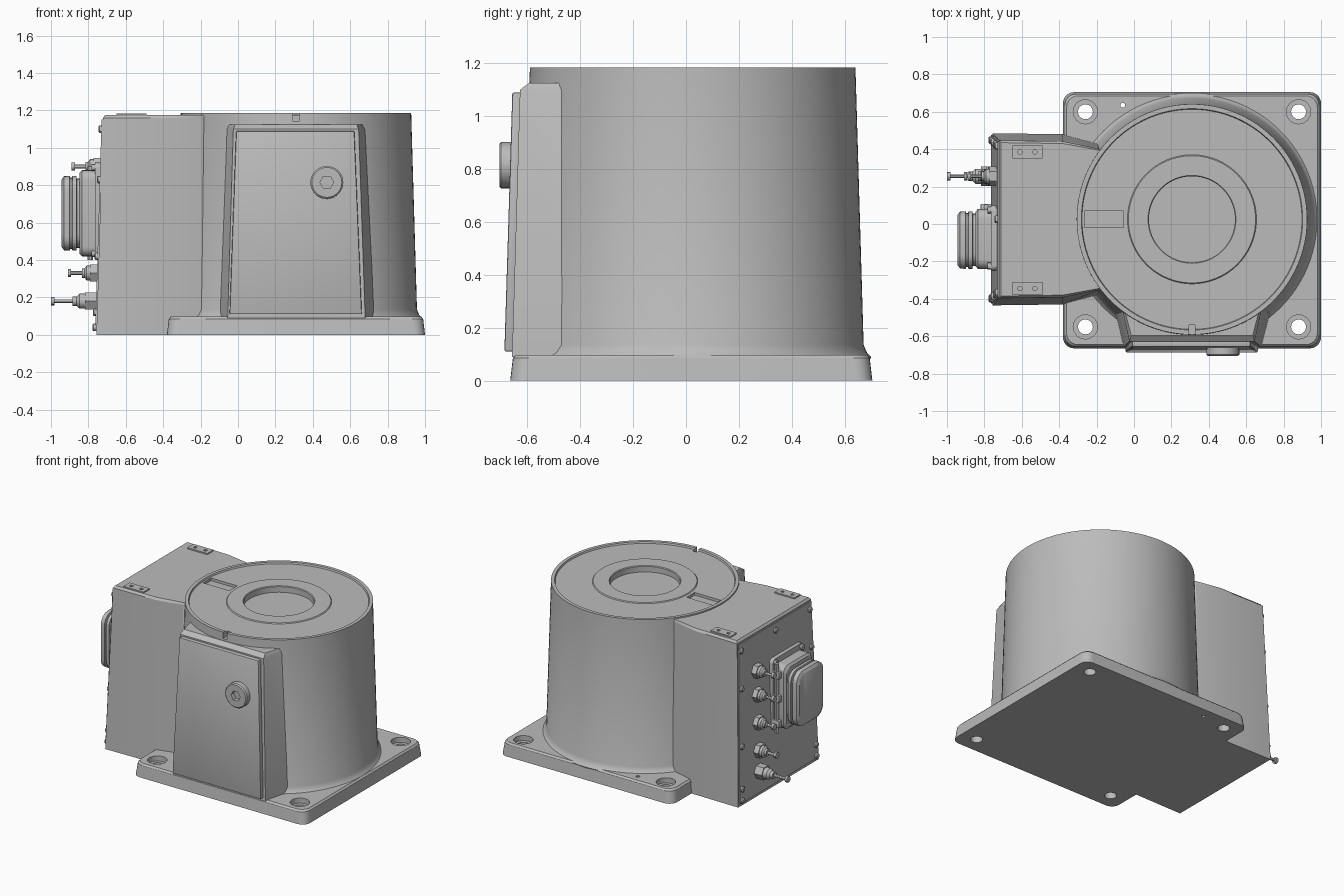
import bpy
import bmesh
from math import pi, cos, sin, radians
from mathutils import Vector, Matrix

old = bpy.data.objects.get("Cube")
if old:
    bpy.data.objects.remove(old, do_unlink=True)

grey = bpy.data.materials.new("cast grey")
grey.use_nodes = True
COLOUR = (0.5, 0.5, 0.5, 1)
grey.diffuse_color = COLOUR
next(n for n in grey.node_tree.nodes if n.type == 'BSDF_PRINCIPLED').inputs["Base Color"].default_value = COLOUR

CX, CY = 0.31, 0.025          # drum axis
DIRS = {"up": (0, 0, 1), "front": (0, -1, 0), "side": (-1, 0, 0)}


def activate(ob):
    bpy.ops.object.select_all(action='DESELECT')
    ob.select_set(True)
    bpy.context.view_layer.objects.active = ob


def smooth(ob):
    activate(ob)
    bpy.ops.object.shade_smooth_by_angle(angle=radians(30))


def loft(name, rings, bevel=0):
    """Skin a stack of equal-length point rings and cap both ends."""
    bm = bmesh.new()
    rows = [[bm.verts.new(p) for p in ring] for ring in rings]
    n = len(rows[0])
    for a, b in zip(rows, rows[1:]):
        for i in range(n):
            j = (i + 1) % n
            bm.faces.new((a[i], a[j], b[j], b[i]))
    bm.faces.new(rows[0])
    bm.faces.new(rows[-1])
    bmesh.ops.recalc_face_normals(bm, faces=bm.faces)
    me = bpy.data.meshes.new(name)
    bm.to_mesh(me)
    bm.free()
    me.materials.append(grey)
    ob = bpy.data.objects.new(name, me)
    bpy.context.collection.objects.link(ob)
    if bevel:
        mod = ob.modifiers.new("soft edges", 'BEVEL')
        mod.width, mod.segments, mod.angle_limit = bevel, 2, radians(40)
        activate(ob)
        bpy.ops.object.modifier_apply(modifier=mod.name)
    smooth(ob)
    return ob


def lathe(name, profile, at, axis="up", n=24):
    """Turn (radius, height) pairs about an axis through a point."""
    turn = Vector(DIRS[axis]).to_track_quat('Z', 'Y')
    return loft(name, [[Vector(at) + turn @ Vector((r * cos(2 * pi * i / n), r * sin(2 * pi * i / n), h))
                        for i in range(n)] for r, h in profile])


def box(name, lo, hi, bevel=0):
    (x0, y0, z0), (x1, y1, z1) = lo, hi
    return loft(name, [[(x0, y0, z), (x1, y0, z), (x1, y1, z), (x0, y1, z)] for z in (z0, z1)], bevel)


def rounded(x0, x1, y0, y1, r, steps=6):
    """Outline of a rectangle with round corners."""
    pts = []
    corners = [(x1 - r, y1 - r), (x0 + r, y1 - r), (x0 + r, y0 + r), (x1 - r, y0 + r)]
    for k, (cx, cy) in enumerate(corners):
        for s in range(steps + 1):
            a = pi / 2 * (k + s / steps)
            pts.append((cx + r * cos(a), cy + r * sin(a)))
    return pts


def cut(ob, *cutters):
    for c in cutters:
        mod = ob.modifiers.new("cut", 'BOOLEAN')
        mod.operation, mod.solver, mod.object = 'DIFFERENCE', 'EXACT', c
        activate(ob)
        bpy.ops.object.modifier_apply(modifier=mod.name)
        bpy.data.objects.remove(c, do_unlink=True)
    smooth(ob)


# Base plate with counterbored mounting holes
steps = [(0, 0.0), (0.01, 0.085), (0.02, 0.097)]
base = loft("base_plate", [[(x, y, z) for x, y in rounded(-0.38 + d, 1 - d, -0.665 + d, 0.705 - d, 0.06)]
                           for d, z in steps])
for hx in (-0.26, 0.88):
    for hy in (-0.55, 0.6):
        cut(base, lathe("hole_cutter", [(0.04, -0.1), (0.04, 0.06), (0.065, 0.06), (0.065, 0.2)],
                        (hx, hy, 0), n=16))
cut(base, lathe("pin_hole_cutter", [(0.013, -0.1), (0.013, 0.2)], (-0.06, 0.635, 0), n=12))

# Tapered drum with foot fillet, rim, stepped top and centre recess
drum = lathe("drum", [(0.64, 0.01), (0.676, 0.09), (0.66, 0.105), (0.647, 0.135), (0.616, 1.185),
                      (0.592, 1.185), (0.588, 1.174), (0.345, 1.174), (0.34, 1.18), (0.235, 1.18),
                      (0.23, 1.175), (0.23, 1.135)], (CX, CY, 0), n=96)
cut(drum, box("slot_cutter", (-0.265, -0.02, 1.155), (-0.055, 0.07, 1.3)),
    box("notch_cutter", (0.295, -0.7, 1.14), (0.325, -0.54, 1.3)))


# Side housing, its inner end following the drum
def housing_ring(z, x, half, neck):
    arc = [(CX + 0.604 * cos(a), CY + 0.604 * sin(a))
           for a in (radians(180 + 37 * k / 6) for k in range(6, -7, -1))]
    left = [(x, half), (-0.38, half - 0.005), (-0.19, neck)]
    return [(px, CY + s * py, z) for s, side in ((1, left[::-1]), (-1, left)) for px, py in side] + \
           [(px, py, z) for px, py in arc]


loft("side_housing", [housing_ring(0, -0.757, 0.46, 0.405), housing_ring(1.16, -0.722, 0.422, 0.378),
                      housing_ring(1.175, -0.71, 0.41, 0.37)])


def face_x(z):
    return -0.757 + 0.03 * z


# Cover plate on the housing end, and its screws
loft("end_cover", [[(face_x(z) - 0.007, CY - w, z), (face_x(z) + 0.01, CY - w, z),
                    (face_x(z) + 0.01, CY + w, z), (face_x(z) - 0.007, CY + w, z)]
                   for z, w in ((0.02, 0.45), (1.15, 0.415))])
for s in (-1, 1):
    for z in (0.04, 0.12, 0.42, 0.83, 1.1):
        lathe("cover_screw", [(0.02, 0), (0.02, 0.012), (0.014, 0.018)],
              (face_x(z) - 0.005, CY + s * (0.425 - 0.03 * z), z), "side", 12)
lathe("cover_screw", [(0.02, 0), (0.02, 0.012), (0.014, 0.018)], (face_x(1.1) - 0.005, CY, 1.1), "side", 12)

# Lugs on top of the housing
for y in (0.35, -0.38):
    lug = box("top_lug", (-0.65, y, 1.165), (-0.49, y + 0.07, 1.184))
    cut(lug, *[lathe("lug_cutter", [(0.012, 0), (0.012, 0.1)], (x, y + 0.035, 1.174), n=12)
               for x in (-0.61, -0.53)])


# Front housing and access panel
def slab(name, sections, bevel=0):
    return loft(name, [[(a0, y0, z), (b0, y1, z), (b1, y1, z), (a1, y0, z)]
                       for z, a0, a1, b0, b1, y0, y1 in sections], bevel)


slab("front_housing", [(0.09, -0.055, 0.68, -0.11, 0.74, -0.658, -0.42),
                       (1.1, -0.025, 0.645, -0.07, 0.69, -0.628, -0.42),
                       (1.125, -0.015, 0.635, -0.06, 0.68, -0.595, -0.42)])
slab("access_panel", [(0.11, -0.045, 0.662, -0.045, 0.662, -0.687, -0.65),
                      (1.09, -0.01, 0.622, -0.01, 0.622, -0.657, -0.62)], 0.007)
plug = lathe("panel_plug", [(0.088, -0.02), (0.088, 0.035), (0.08, 0.042)], (0.475, -0.664, 0.815), "front", 32)
cut(plug, lathe("hex_cutter", [(0.037, 0.01), (0.037, 0.1)], (0.475, -0.664, 0.815), "front", 6))


# Large rectangular connector
def block(name, sections, r):
    return loft(name, [[(x, y, z) for y, z in rounded(y0, y1, z0, z1, r)] for x, y0, y1, z0, z1 in sections])


block("connector_flange", [(-0.72, -0.25, 0.1, 0.41, 0.92), (-0.765, -0.25, 0.1, 0.41, 0.92)], 0.03)
block("connector_body", [(-0.75, -0.24, 0.08, 0.42, 0.88), (-0.835, -0.24, 0.08, 0.42, 0.88),
                         (-0.848, -0.225, 0.065, 0.435, 0.865)], 0.05)
block("connector_cap", [(-0.84, -0.225, 0.055, 0.465, 0.835), (-0.862, -0.225, 0.055, 0.465, 0.835),
                        (-0.864, -0.24, 0.068, 0.45, 0.85), (-0.885, -0.24, 0.068, 0.45, 0.85),
                        (-0.888, -0.23, 0.058, 0.46, 0.84), (-0.897, -0.23, 0.058, 0.46, 0.84),
                        (-0.9, -0.24, 0.068, 0.45, 0.85), (-0.93, -0.238, 0.066, 0.452, 0.848),
                        (-0.943, -0.22, 0.05, 0.47, 0.83)], 0.075)
lathe("latch_rod", [(0.014, 0), (0.014, 0.5)], (-0.79, 0.092, 0.4), n=12)
for z in (0.47, 0.65, 0.82):
    box("latch_block", (-0.82, 0.07, z - 0.025), (-0.76, 0.108, z + 0.025), 0.006)
for y in (-0.225, 0.075):
    for z in (0.435, 0.895):
        lathe("flange_screw", [(0.018, 0), (0.018, 0.02)], (-0.762, y, z), "side", 12)

# Row of small glands with thumb pins
for z, tip in ((0.9, 0.89), (0.73, 0.89), (0.53, 0.89), (0.33, 0.91), (0.18, 1.0)):
    x = face_x(z)
    reach = tip + x
    body = reach * 0.45
    lathe("gland_nut", [(0.052, -0.02), (0.052, body * 0.6)], (x, 0.255, z), "side", 6)
    lathe("gland_barrel", [(0.04, 0), (0.04, body * 0.85), (0.025, body), (0.025, body * 1.2)],
          (x, 0.255, z), "side", 20)
    lathe("gland_pin", [(0.01, 0), (0.01, reach - 0.018), (0.022, reach - 0.018), (0.022, reach)],
          (x, 0.255, z), "side", 12)
